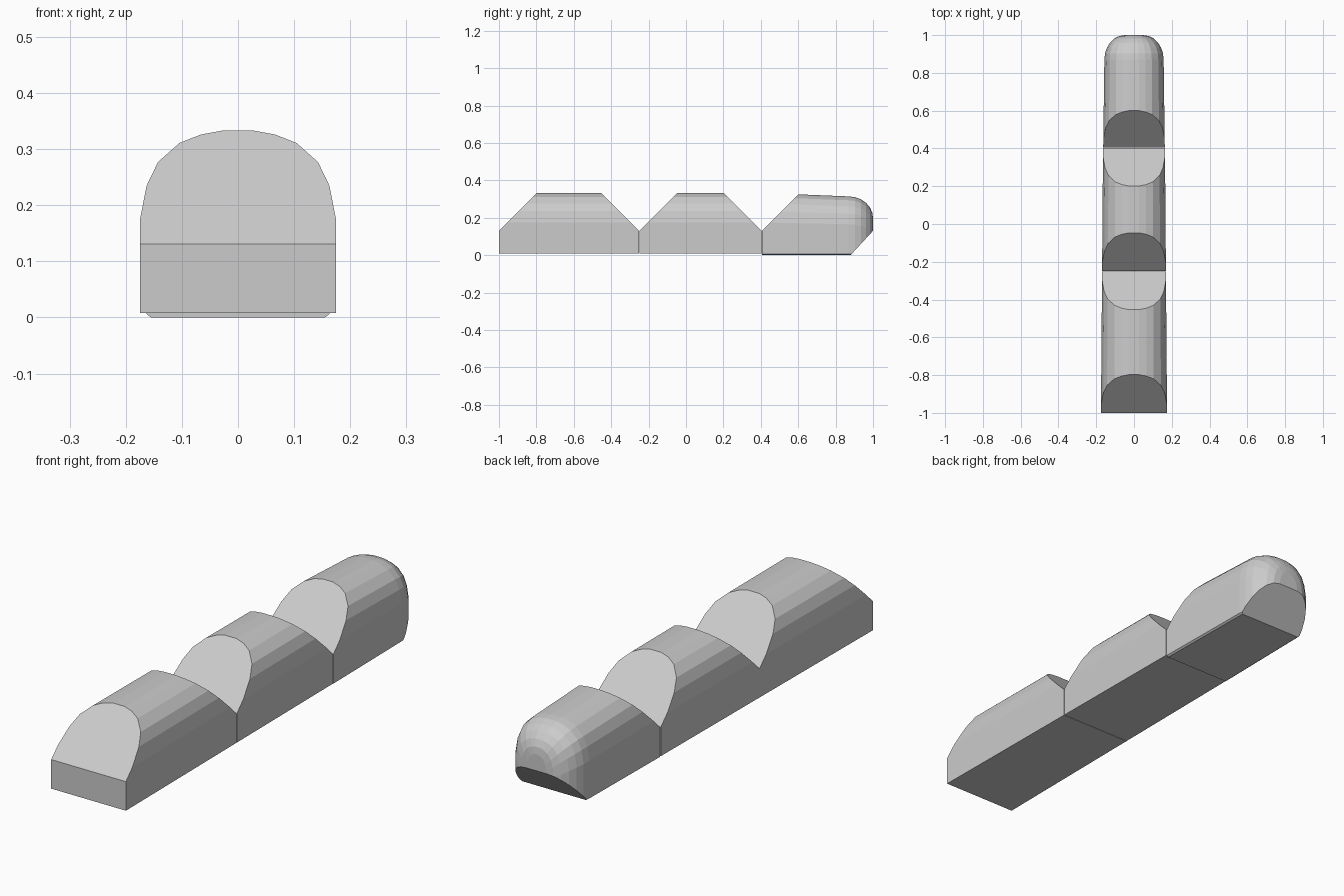
import bpy, bmesh, math
from mathutils import Vector

if "Cube" in bpy.data.objects:
    bpy.data.objects.remove(bpy.data.objects["Cube"])

# Half cross-section: fraction of half width, height
ARCH = [(1.0, 0.175), (0.935, 0.235), (0.82, 0.277), (0.60, 0.311),
        (0.38, 0.326), (0.16, 0.333)]


def section(y, w, z0, top=0.333, chamfer=0.0):
    half = [(w * f, z0 + (z - z0) * (top - z0) / (0.333 - z0)) for f, z in ARCH]
    half = [(w - chamfer, z0)] + ([(w, z0 + 0.006)] if chamfer else []) + half
    return [Vector((x, y, z)) for x, z in half] + \
           [Vector((-x, y, z)) for x, z in reversed(half)]


def cut(bm, point, normal):
    bmesh.ops.bisect_plane(bm, geom=bm.verts[:] + bm.edges[:] + bm.faces[:], dist=1e-6,
                           plane_co=point, plane_no=normal, clear_outer=True)
    bmesh.ops.holes_fill(bm, edges=[e for e in bm.edges if e.is_boundary], sides=0)


def finish(bm, name):
    bmesh.ops.recalc_face_normals(bm, faces=bm.faces[:])
    mesh = bpy.data.meshes.new(name)
    bm.to_mesh(mesh)
    bm.free()
    ob = bpy.data.objects.new(name, mesh)
    bpy.context.collection.objects.link(ob)
    return ob


def loft(name, sections, cuts):
    bm = bmesh.new()
    rings = [[bm.verts.new(p) for p in s] for s in sections]
    n = len(rings[0])
    for a, b in zip(rings, rings[1:]):
        for i in range(n):
            j = (i + 1) % n
            bm.faces.new((a[i], a[j], b[j], b[i]))
    bm.faces.new(rings[0])
    bm.faces.new(rings[-1])
    for point, normal in cuts:
        cut(bm, point, normal)
    return finish(bm, name)


def drill(ob, a, b, r1, r2, sides):
    # Subtract a round bore running from a to b
    a, b = Vector(a), Vector(b)
    bm = bmesh.new()
    bmesh.ops.create_cone(bm, cap_ends=True, segments=sides, radius1=r1, radius2=r2,
                          depth=(b - a).length)
    rot = (b - a).to_track_quat('Z', 'Y').to_matrix().to_4x4()
    rot.translation = (a + b) / 2
    bm.transform(rot)
    cutter = finish(bm, "bore_cutter")
    cutter.hide_render = True
    mod = ob.modifiers.new("bore", 'BOOLEAN')
    mod.operation = 'DIFFERENCE'
    mod.solver = 'EXACT'
    mod.object = cutter
    bpy.context.view_layer.objects.active = ob
    bpy.ops.object.modifier_apply(modifier=mod.name)
    bpy.data.objects.remove(cutter)


def lower_bevel(y):
    return ((0, y, 0.131), (0, -1, 1))


def upper_bevel(y):
    return ((0, y, 0.131), (0, 1, 1))


# Base and middle segments with sloping hinge faces
base = loft("base_segment", [section(-1, 0.175, 0.008), section(-0.251, 0.169, 0.008)],
            [lower_bevel(-1), upper_bevel(-0.251)])
middle = loft("middle_segment", [section(-0.249, 0.169, 0.008), section(0.403, 0.164, 0.008)],
              [lower_bevel(-0.249), upper_bevel(0.403)])

# Tip segment with rounded end and slanted underside
rings = [section(0.406, 0.163, 0.0, 0.333, 0.008)]
for k in range(7):
    t = math.pi / 2 * k / 6
    d = 1 - math.cos(t)
    rings.append(section(0.87 + 0.13 * math.sin(t), 0.157 - 0.107 * d, 0.0,
                         0.314 - 0.115 * d, 0.008))
tip = loft("tip_segment", rings, [lower_bevel(0.406), ((0, 0.88, 0), (0, 0.13, -0.12))])

# Twin lower bores converge slightly along all segments
for ob in (base, middle, tip):
    for s in (-1, 1):
        drill(ob, (s * 0.103, -1.02, 0.064), (s * 0.088, 1.05, 0.063), 0.052, 0.049, 10)

# Upper cord bores
drill(base, (0, -0.95, 0.296), (0, -0.30, 0.278), 0.018, 0.018, 7)
drill(middle, (0, -0.20, 0.294), (0, 0.36, 0.272), 0.018, 0.018, 7)
drill(tip, (0, 0.48, 0.34), (0, 1.02, 0.065), 0.019, 0.019, 10)
